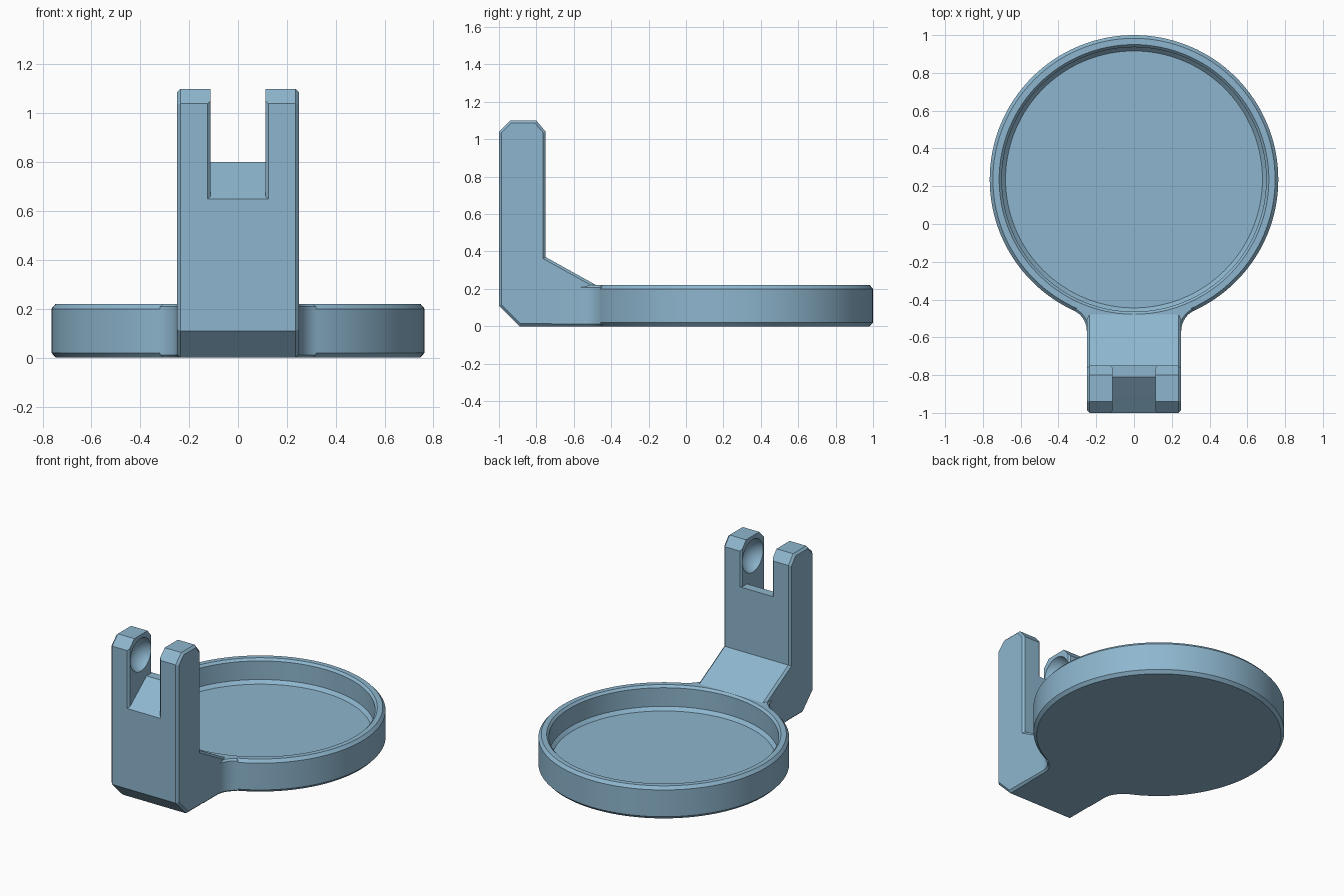
import bpy, bmesh, math
from mathutils import Vector

if "Cube" in bpy.data.objects:
    bpy.data.objects.remove(bpy.data.objects["Cube"])

BLUE = bpy.data.materials.new("light_blue")
BLUE.diffuse_color = (0.27, 0.47, 0.62, 1)
BLUE.use_nodes = True
BLUE.node_tree.nodes["Principled BSDF"].inputs["Base Color"].default_value = BLUE.diffuse_color
CY, R, H = 0.236, 0.764, 0.22          # dish centre y, outer radius, height
HALF = 0.25                            # half width of the arm


def finish(name, bm):
    bmesh.ops.recalc_face_normals(bm, faces=bm.faces)
    mesh = bpy.data.meshes.new(name)
    bm.to_mesh(mesh)
    bm.free()
    mesh.materials.append(BLUE)
    obj = bpy.data.objects.new(name, mesh)
    bpy.context.collection.objects.link(obj)
    return obj


def prism(name, points, axis, chamfer):
    """Extrude a closed outline along axis and chamfer the rims of both caps."""
    bm = bmesh.new()
    face = bm.faces.new([bm.verts.new(p) for p in points])
    ext = bmesh.ops.extrude_face_region(bm, geom=[face])
    new = [v for v in ext["geom"] if isinstance(v, bmesh.types.BMVert)]
    bmesh.ops.translate(bm, verts=new, vec=axis)
    way = Vector(axis).normalized()
    rims = [e for e in bm.edges
            if abs((e.verts[0].co - e.verts[1].co).normalized().dot(way)) < 0.5]
    bmesh.ops.bevel(bm, geom=rims, offset=chamfer, segments=1,
                    affect='EDGES', clamp_overlap=True)
    return finish(name, bm)


def smooth(obj):
    bpy.ops.object.select_all(action='DESELECT')
    obj.select_set(True)
    bpy.context.view_layer.objects.active = obj
    bpy.ops.object.shade_smooth_by_angle(angle=math.radians(25))


def cut(obj, cutter):
    mod = obj.modifiers.new("cut", 'BOOLEAN')
    mod.operation, mod.solver, mod.object = 'DIFFERENCE', 'EXACT', cutter
    bpy.context.view_layer.objects.active = obj
    bpy.ops.object.modifier_apply(modifier=mod.name)
    bpy.data.objects.remove(cutter)


# Round dish: lathed wall with chamfered rim and recessed floor
profile = [(0.745, 0), (R, 0.02), (R, 0.2), (0.747, H), (0.714, H),
           (0.70, 0.205), (0.70, 0.08), (0.68, 0.058)]
N = 128
bm = bmesh.new()
rings = [[bm.verts.new((r * math.cos(2 * math.pi * i / N),
                        CY + r * math.sin(2 * math.pi * i / N), z))
          for i in range(N)] for r, z in profile]
for a, b in zip(rings, rings[1:]):
    for i in range(N):
        j = (i + 1) % N
        bm.faces.new((a[i], a[j], b[j], b[i]))
bm.faces.new(rings[0])
bm.faces.new(rings[-1])
smooth(finish("dish", bm))

# Neck: plate that blends the arm into the dish with concave fillets
f = 0.12
fx = HALF + f
fy = CY - math.sqrt((R + f) ** 2 - fx ** 2)
end = math.atan2(CY - fy, -fx)
right = [(HALF, -0.72)]
for i in range(13):
    a = math.pi + (end - math.pi) * i / 12
    right.append((fx + f * math.cos(a), fy + f * math.sin(a)))
half_angle = math.atan2(fx, CY - fy)
inner = [(0.728 * math.sin(t), CY - 0.728 * math.cos(t))
         for t in [half_angle * (1 - i / 8) for i in range(17)]]
outline = right + inner + [(-x, y) for x, y in reversed(right)]
smooth(prism("neck", [(x, y, 0) for x, y in outline], (0, 0, H), 0.012))

# Upright arm: side profile with chamfered corners and sloping brace
side = [(-1, 0.11), (-0.89, 0), (-0.48, 0), (-0.48, H), (-0.75, 0.37),
        (-0.75, 1.04), (-0.80, 1.1), (-0.94, 1.1), (-1, 1.04)]
arm = prism("arm", [(-HALF, y, z) for y, z in side], (2 * HALF, 0, 0), 0.014)

# Slot between the prongs: sloped bottom, flared at front and back
bm = bmesh.new()
rows = []
for y, w in ((-1.01, 0.135), (-0.988, 0.113), (-0.81, 0.113),
             (-0.762, 0.113), (-0.74, 0.135)):
    z = min(0.80, 0.65 + (y + 1) * 0.79)
    rows.append([bm.verts.new(p) for p in
                 ((-w, y, z), (w, y, z), (w, y, 1.3), (-w, y, 1.3))])
for a, b in zip(rows, rows[1:]):
    for i in range(4):
        j = (i + 1) % 4
        bm.faces.new((a[i], a[j], b[j], b[i]))
bm.faces.new(rows[0])
bm.faces.new(rows[-1])
cut(arm, finish("slot_cutter", bm))

# Round dimples on the facing sides of the prongs
for s in (-1, 1):
    bm = bmesh.new()
    bmesh.ops.create_uvsphere(bm, u_segments=48, v_segments=24, radius=0.118)
    bmesh.ops.translate(bm, verts=bm.verts, vec=(s * 0.07, -0.872, 0.965))
    cut(arm, finish("dimple_cutter", bm))
smooth(arm)
